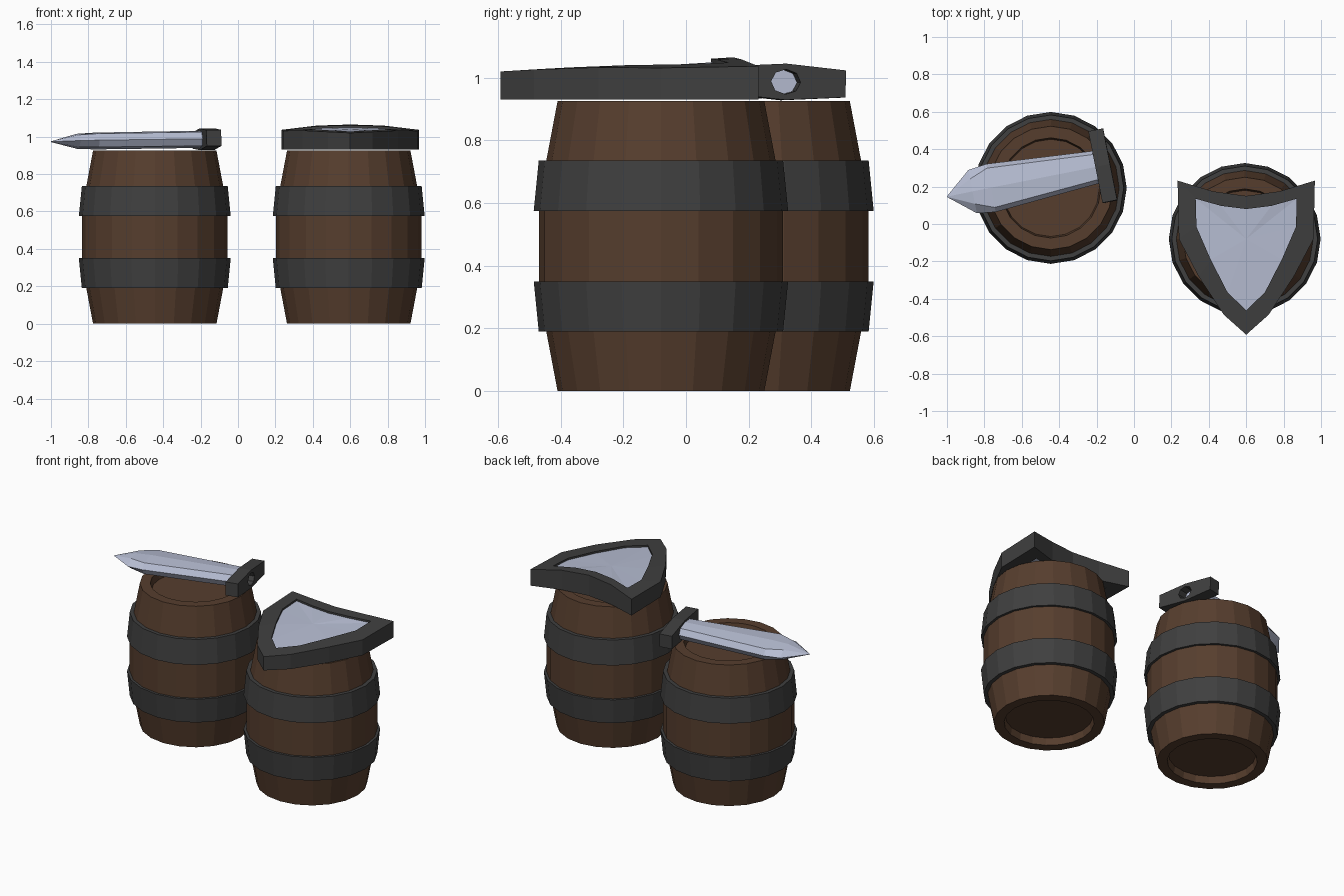
import bpy, bmesh, math
from mathutils import Matrix, Vector

if "Cube" in bpy.data.objects:
    bpy.data.objects.remove(bpy.data.objects["Cube"])


def material(name, rgb):
    m = bpy.data.materials.new(name)
    m.diffuse_color = (*rgb, 1)
    m.use_nodes = True
    m.node_tree.nodes["Principled BSDF"].inputs["Base Color"].default_value = m.diffuse_color
    return m


WOOD = material("dark wood", (0.094, 0.048, 0.027))
IRON = material("dark iron", (0.05, 0.05, 0.05))
STEEL = material("pale steel", (0.48, 0.52, 0.66))


def make(name, verts, faces, mat, matrix=None):
    """Flat-shaded object from points and faces, with normals facing out."""
    bm = bmesh.new()
    vs = [bm.verts.new(v) for v in verts]
    for f in faces:
        bm.faces.new([vs[i] for i in f])
    bmesh.ops.recalc_face_normals(bm, faces=bm.faces)
    me = bpy.data.meshes.new(name)
    bm.to_mesh(me)
    bm.free()
    me.materials.append(mat)
    ob = bpy.data.objects.new(name, me)
    bpy.context.collection.objects.link(ob)
    if matrix is not None:
        ob.matrix_world = matrix
    return ob


def loft(name, loops, mat, matrix=None, closed=False, caps=False):
    """Join equal-length point loops with quads."""
    n, m = len(loops[0]), len(loops)
    verts = [p for lp in loops for p in lp]
    faces = []
    for i in range(m if closed else m - 1):
        a, b = i * n, (i + 1) % m * n
        faces += [(a + j, a + (j + 1) % n, b + (j + 1) % n, b + j) for j in range(n)]
    if caps:
        faces += [tuple(range(n)), tuple(range((m - 1) * n, m * n))]
    return make(name, verts, faces, mat, matrix)


def lathe(name, profile, mat, centre, closed=False, n=20):
    loops = [[(r * math.cos(2 * math.pi * k / n), r * math.sin(2 * math.pi * k / n), z)
              for k in range(n)] for r, z in profile]
    return loft(name, loops, mat, Matrix.Translation((*centre, 0)), closed, not closed)


# Barrels: staved body with recessed ends, and two iron hoops each
TOP = 0.925
half = [(0.26, 0.045), (0.268, 0), (0.33, 0), (0.366, 0.19), (0.39, 0.35)]
body = half + [(r, TOP - z) for r, z in reversed(half)]
hoop = [(0.36, 0.19), (0.39, 0.19), (0.406, 0.35), (0.38, 0.35)]
for side, centre in (("left", (-0.445, 0.193)), ("right", (0.592, -0.08))):
    lathe(side + "_barrel", body, WOOD, centre)
    lathe(side + "_lower_hoop", hoop, IRON, centre, True)
    lathe(side + "_upper_hoop", [(r, TOP - z) for r, z in hoop], IRON, centre, True)

# Shield: half outlines from top centre to bottom point, mirrored
SX = 0.6


def mirrored(pts):
    return pts + [(-x, y) for x, y in reversed(pts[1:-1])]


outer = mirrored([(0, 0.15), (0.18, 0.175), (0.367, 0.232), (0.36, -0.08),
                  (0.255, -0.28), (0.12, -0.485), (0, -0.592)])
inner = mirrored([(0, 0.08), (0.135, 0.097), (0.27, 0.135), (0.266, -0.015),
                  (0.19, -0.19), (0.1, -0.365), (0, -0.462)])


def domed(x, y, drop=0):
    k = (y + 0.59) / 0.74
    return (x, y, 1.02 + 0.015 * k + 0.03 * k * (1 - (x / 0.367) ** 2) - drop)


at = Matrix.Translation((SX, 0, 0))
loft("shield_rim", [[(x, y, 0.93) for x, y in outer], [domed(x, y) for x, y in outer],
                    [domed(x, y) for x, y in inner], [(x, y, 0.93) for x, y in inner]],
     IRON, at, closed=True)

# Shield face: thin plate fanned from its middle
n = len(inner)
verts = [domed(x, y, d) for d in (0.012, 0.035) for x, y in inner]
verts += [domed(0, -0.08, 0.012), domed(0, -0.08, 0.035)]
faces = []
for j in range(n):
    k = (j + 1) % n
    faces += [(j, k, 2 * n), (n + k, n + j, 2 * n + 1), (j, n + j, n + k, k)]
make("shield_face", verts, faces, STEEL, at)

# Sword frame: origin at the tip, local x along the blade
frame = (Matrix.Translation((-1.0, 0.146, 0.973)) @ Matrix.Rotation(math.radians(11.2), 4, 'Z')
         @ Matrix.Rotation(math.radians(-0.9), 4, 'Y') @ Matrix.Rotation(math.radians(-2), 4, 'X'))


# Blade: eight-point section with bevelled edges and a shallow ridge
def section(s, w, bev, h):
    e = w - bev
    pts = [(w, 0), (e, 0.8 * h), (0, h), (-e, 0.8 * h),
           (-w, 0), (-e, -0.8 * h), (0, -h), (e, -0.8 * h)]
    return [(s, t, z) for t, z in pts]


loft("sword_blade", [section(0, 0.002, 0.001, 0.002), section(0.14, 0.118, 0.05, 0.04),
                     section(0.24, 0.131, 0.024, 0.045), section(0.83, 0.087, 0.02, 0.046)],
     STEEL, frame, caps=True)

# Guard: tapered bar pierced by an octagonal hole
bar = [(0.195, 0), (0.195, 0.043), (0, 0.058), (-0.195, 0.043),
       (-0.195, 0), (-0.195, -0.043), (0, -0.058), (0.195, -0.043)]
hole = [(0.048 * math.cos(math.pi * k / 4), 0.04 * math.sin(math.pi * k / 4)) for k in range(8)]
loft("sword_guard", [[(s, t, z) for t, z in ring]
                     for s, ring in ((0.81, bar), (0.89, bar), (0.89, hole), (0.81, hole))],
     IRON, frame, closed=True)
